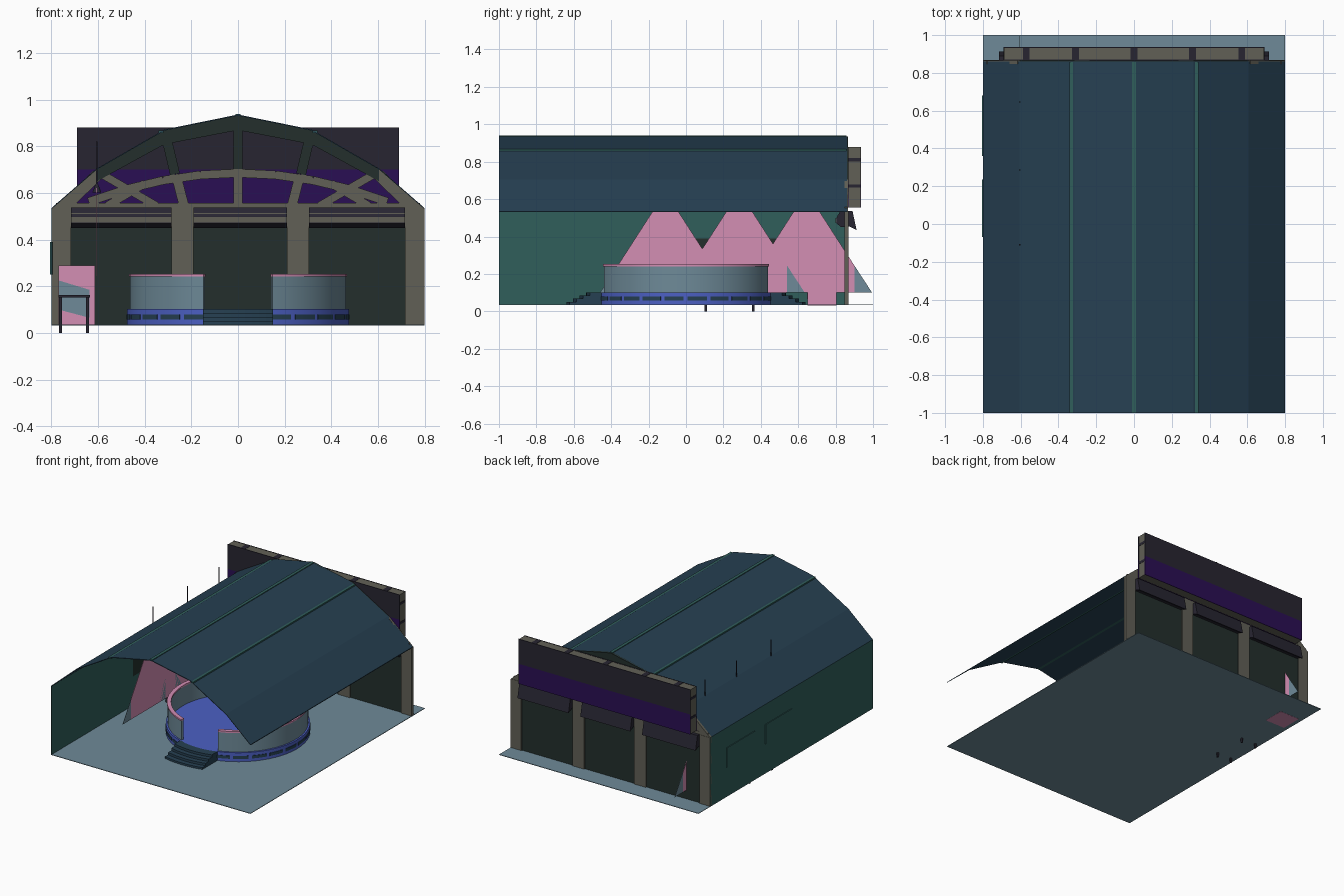
import bpy, bmesh, math
from mathutils import Vector

if "Cube" in bpy.data.objects:
    bpy.data.objects.remove(bpy.data.objects["Cube"])


def mat(name, rgb):
    m = bpy.data.materials.new(name)
    lin = [((c / 255 + 0.055) / 1.055) ** 2.4 if c > 10 else c / 255 / 12.92 for c in rgb]
    m.diffuse_color = (*lin, 1)
    m.use_nodes = True
    m.node_tree.nodes["Principled BSDF"].inputs["Base Color"].default_value = m.diffuse_color
    return m


GREY = mat("blue_grey", (110, 138, 152))
ROOF = mat("dark_blue", (38, 64, 82))
TEAL = mat("teal", (48, 94, 91))
PINK = mat("pink", (212, 142, 180))
BLUE = mat("blue", (76, 96, 196))
BEIGE = mat("stone", (97, 96, 86))
GREEN = mat("dark_green", (35, 47, 44))
DARK = mat("charcoal", (39, 37, 49))
PURPLE = mat("purple", (42, 15, 84))


def prism(name, pts, lo, hi, axis, m):
    """Extrude a 2D outline along an axis: x->(y,z), y->(x,z), z->(x,y)."""
    def place(p, d):
        return {'x': (d, p[0], p[1]), 'y': (p[0], d, p[1]), 'z': (p[0], p[1], d)}[axis]
    bm = bmesh.new()
    a = [bm.verts.new(place(p, lo)) for p in pts]
    b = [bm.verts.new(place(p, hi)) for p in pts]
    n = len(pts)
    bm.faces.new(a)
    bm.faces.new(b[::-1])
    for i in range(n):
        j = (i + 1) % n
        bm.faces.new((a[j], a[i], b[i], b[j]))
    bmesh.ops.recalc_face_normals(bm, faces=bm.faces)
    me = bpy.data.meshes.new(name)
    bm.to_mesh(me)
    bm.free()
    me.materials.append(m)
    ob = bpy.data.objects.new(name, me)
    bpy.context.collection.objects.link(ob)
    return ob


def box(name, x0, x1, y0, y1, z0, z1, m):
    return prism(name, [(x0, y0), (x1, y0), (x1, y1), (x0, y1)], z0, z1, 'z', m)


def smooth(ob):
    bpy.ops.object.select_all(action='DESELECT')
    ob.select_set(True)
    bpy.context.view_layer.objects.active = ob
    bpy.ops.object.shade_smooth_by_angle(angle=math.radians(30))


def sector(name, r0, r1, z0, z1, d0, d1, m):
    """Curved wall piece between two angles in degrees."""
    n = max(3, int((d1 - d0) / 6))
    ang = [math.radians(d0 + (d1 - d0) * i / n) for i in range(n + 1)]
    pts = [(r1 * math.cos(a), r1 * math.sin(a)) for a in ang]
    pts += [(r0 * math.cos(a), r0 * math.sin(a)) for a in reversed(ang)]
    ob = prism(name, pts, z0, z1, 'z', m)
    smooth(ob)
    return ob


def beam(name, p, q, w, m, y0=0.848, y1=0.864):
    """Flat strut between two points in the back plane."""
    p, q = Vector(p), Vector(q)
    d = (q - p).normalized()
    s = Vector((-d.y, d.x)) * w / 2
    return prism(name, [p - s, q - s, q + s, p + s], y0, y1, 'y', m)


# Floor and left wall (front and right side are open)
box("floor", -0.8, 0.8, -1, 1, 0.033, 0.037, GREY)
box("left_wall", -0.8, -0.796, -1, 0.86, 0.035, 0.535, TEAL)
for y0, y1 in ((-0.07, 0.235), (0.36, 0.68)):
    box("wall_panel_inside", -0.796, -0.793, y0, y1, 0.25, 0.39, GREEN)
    box("wall_panel_outside", -0.805, -0.8, y0, y1, 0.25, 0.39, TEAL)

# Faceted arched roof
half = [(0.8, 0.535), (0.605, 0.705), (0.315, 0.872), (0, 0.936)]
arch = [(-x, z) for x, z in half] + half[-2::-1]
prism("roof", arch + [(x, z - 0.005) for x, z in reversed(arch)], -1, 0.86, 'y', ROOF)
for x, z in ((-0.33, 0.863), (0, 0.935), (0.33, 0.863)):
    box("roof_rib", x - 0.011, x + 0.011, -1, 0.858, z - 0.006, z + 0.004, TEAL)

# Back wall with four pillars
box("back_wall", -0.79, 0.79, 0.856, 0.86, 0.035, 0.535, GREEN)
for x0, x1 in ((-0.8, -0.715), (-0.285, -0.19), (0.21, 0.305), (0.715, 0.8)):
    box("pillar", x0, x1, 0.848, 0.868, 0.035, 0.535, BEIGE)

# Rolled shutter housing over each bay
housing = [(0.805, 0.5), (0.825, 0.537), (0.89, 0.537), (0.912, 0.435),
           (0.87, 0.455), (0.83, 0.45), (0.805, 0.47)]
for x0, x1 in ((-0.715, -0.285), (-0.19, 0.21), (0.305, 0.715)):
    prism("shutter_housing", housing, x0, x1, 'x', DARK)
    box("shutter_rail", x0, x1, 0.8, 0.805, 0.473, 0.498, BEIGE)
    box("shutter_top_rail", x0, x1, 0.81, 0.815, 0.505, 0.515, BEIGE)

# Truss gable
inner = [(x, 0.95 * z - 0.02) for x, z in arch]
for i in range(len(arch) - 1):
    a, b, c, d = arch[i], arch[i + 1], inner[i + 1], inner[i]
    prism("truss_outer_arch", [a, b, c, d], 0.848, 0.866, 'y',
          BEIGE if i in (0, 5) else GREEN)
box("truss_bottom_chord", -0.78, 0.78, 0.848, 0.866, 0.533, 0.557, BEIGE)
curve = [(x, 0.685 - 0.3 * x * x) for x in [-0.64 + 0.16 * i for i in range(9)]]
for p, q in zip(curve, curve[1:]):
    beam("truss_inner_arch", p, q, 0.036, BEIGE)
beam("truss_king_post_low", (0, 0.54), (0, 0.69), 0.04, BEIGE)
beam("truss_king_post_high", (0, 0.69), (0, 0.91), 0.04, GREEN)
for s in (-1, 1):
    beam("truss_post_low", (s * 0.23, 0.54), (s * 0.265, 0.675), 0.042, BEIGE)
    beam("truss_post_high", (s * 0.27, 0.68), (s * 0.31, 0.85), 0.042, GREEN)
    beam("truss_brace_long", (s * 0.6, 0.69), (s * 0.35, 0.545), 0.034, BEIGE)
    beam("truss_brace_short", (s * 0.56, 0.545), (s * 0.40, 0.64), 0.034, BEIGE)
    beam("truss_knee", (s * 0.74, 0.545), (s * 0.6, 0.68), 0.05, BEIGE)

# Two-tone sign box behind the gable, with banded rim
box("sign_core", -0.688, 0.688, 0.87, 0.932, 0.556, 0.878, BEIGE)
for y0, y1 in ((0.866, 0.87), (0.932, 0.936)):
    box("sign_upper_panel", -0.69, 0.69, y0, y1, 0.7, 0.88, DARK)
    box("sign_lower_panel", -0.69, 0.69, y0, y1, 0.555, 0.7, PURPLE)
for x in (-0.57, -0.31, 0, 0.31, 0.57):
    box("sign_rim_band", x - 0.018, x + 0.018, 0.87, 0.932, 0.876, 0.88, DARK)
for s in (-1, 1):
    for z in (0.67, 0.81):
        box("sign_side_band", s * 0.689 - 0.001, s * 0.689 + 0.001, 0.87, 0.932,
            z - 0.009, z + 0.009, DARK)

# Round platform with slotted band
bpy.ops.mesh.primitive_cylinder_add(vertices=60, radius=0.475, depth=0.066, location=(0, 0, 0.069))
base = bpy.context.object
base.name = "platform_base"
base.data.materials.append(BLUE)
smooth(base)
sector_count = 24
for i in range(sector_count):
    d = i * 360 / sector_count
    sector("platform_slot", 0.47, 0.478, 0.058, 0.079, d + 1, d + 13.5, ROOF)

# Curved parapets with pink rim, open at front and back
for d0 in (-71.5, 108.5):
    sector("parapet", 0.445, 0.463, 0.1, 0.243, d0, d0 + 143, GREY)
    sector("parapet_rim", 0.44, 0.468, 0.241, 0.252, d0, d0 + 143, PINK)

# Curved steps at front and back
for s in (-1, 1):
    for i, r in enumerate((0.535, 0.57, 0.605, 0.64)):
        xs = [-0.15 + 0.3 * k / 10 for k in range(11)]
        pts = [(x, s * math.sqrt(r * r - x * x)) for x in xs]
        pts += [(0.15, s * 0.45), (-0.15, s * 0.45)]
        prism("step", pts, 0.036, 0.102 - 0.017 * i, 'z', ROOF)

# Hanging lamps with flat light beams
for y in (-0.11, 0.285, 0.645):
    box("lamp_rod", -0.608, -0.602, y - 0.003, y + 0.003, 0.62, 0.82, DARK)
    bpy.ops.mesh.primitive_cone_add(vertices=10, radius1=0.02, radius2=0.006, depth=0.035,
                                    location=(-0.605, y, 0.62))
    lamp = bpy.context.object
    lamp.name = "lamp_shade"
    lamp.data.materials.append(DARK)
    prism("light_beam", [(y - 0.01, 0.625), (y + 0.01, 0.625), (y + 0.255, 0.245),
                         (y + 0.255, 0.1), (y - 0.255, 0.1), (y - 0.255, 0.245)],
          -0.606, -0.604, 'x', PINK)
    for s in (-1, 1):
        prism("light_beam_corner", [(y + s * 0.255, 0.245), (y + s * 0.35, 0.1),
                                    (y + s * 0.255, 0.1)], -0.606, -0.604, 'x', GREY)

# Pink cabinet in the back corner with a slanted grey plate
box("cabinet", -0.77, -0.612, 0.65, 0.805, 0.032, 0.29, PINK)
prism("cabinet_plate", [(-0.768, 0.225), (-0.636, 0.185), (-0.636, 0.065), (-0.768, 0.1)],
      0.646, 0.65, 'y', GREY)

# Small table by the left wall
box("table_top", -0.77, -0.635, 0.09, 0.37, 0.153, 0.163, DARK)
for x in (-0.76, -0.645):
    for y in (0.105, 0.36):
        box("table_leg", x - 0.006, x + 0.006, y - 0.006, y + 0.006, 0, 0.155, DARK)
